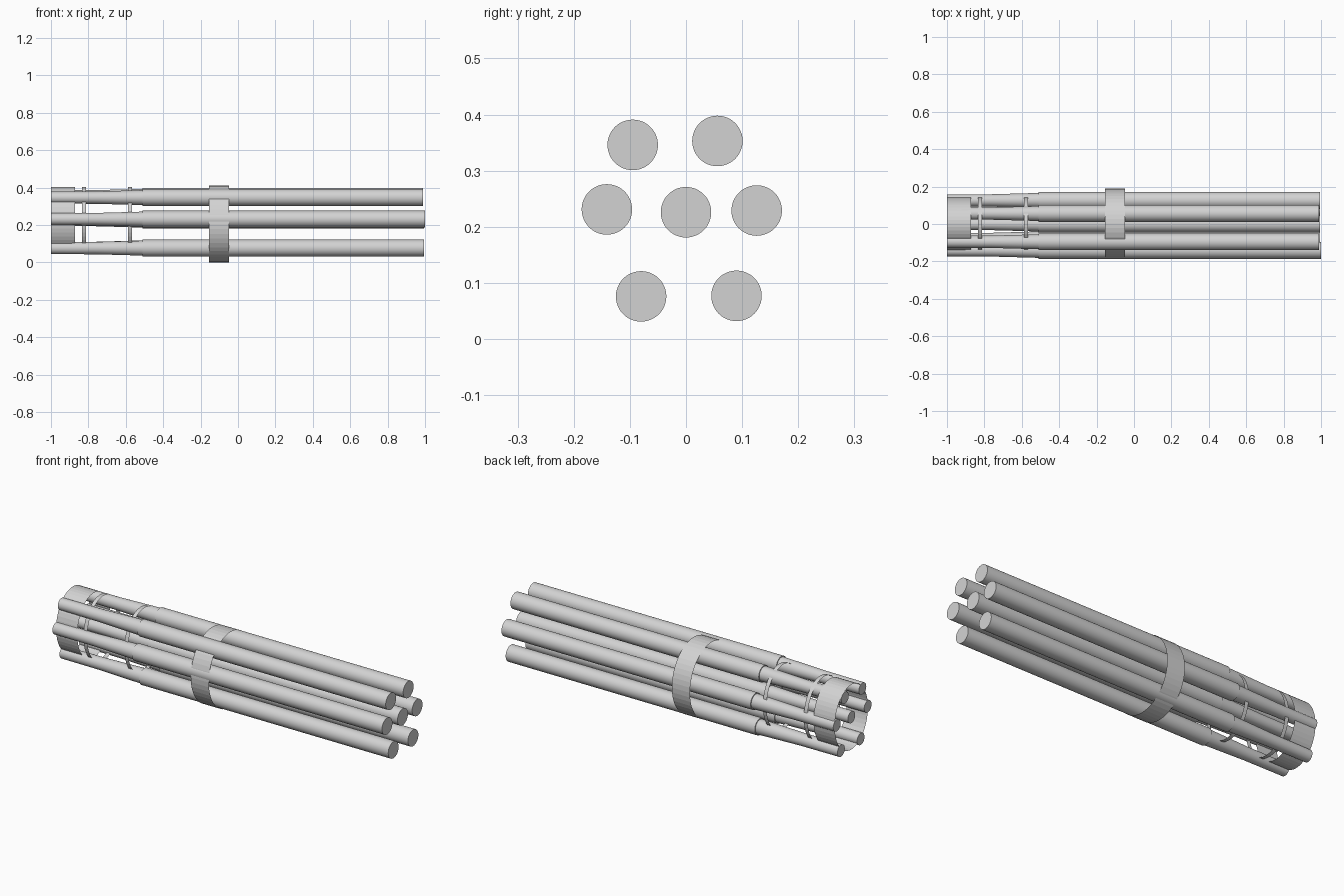
import bpy, bmesh, math

cube = bpy.data.objects.get("Cube")
if cube:
    bpy.data.objects.remove(cube, do_unlink=True)

GREY = (0.65, 0.65, 0.65, 1.0)
mat = bpy.data.materials.new("light grey")
mat.use_nodes = True
mat.diffuse_color = GREY
mat.node_tree.nodes["Principled BSDF"].inputs["Base Color"].default_value = GREY


def loft(name, sections, sides, y, z, capped, smooth):
    """Skin (x, y radius, z radius) sections along x into one object."""
    bm = bmesh.new()
    loops = []
    for x, ry, rz in sections:
        angles = [2 * math.pi * i / sides for i in range(sides)]
        loops.append([bm.verts.new((x, y + ry * math.cos(a), z + rz * math.sin(a)))
                      for a in angles])
    for a, b in zip(loops, loops[1:]):
        for i in range(sides):
            j = (i + 1) % sides
            bm.faces.new((a[i], a[j], b[j], b[i]))
    if capped:
        bm.faces.new(loops[0])
        bm.faces.new(loops[-1])
        bmesh.ops.recalc_face_normals(bm, faces=bm.faces)
    else:
        bmesh.ops.reverse_faces(bm, faces=[f for f in bm.faces
                                if f.normal.dot(f.calc_center_median()) < 0])
    mesh = bpy.data.meshes.new(name)
    bm.to_mesh(mesh)
    bm.free()
    mesh.materials.append(mat)
    obj = bpy.data.objects.new(name, mesh)
    bpy.context.collection.objects.link(obj)
    if smooth:
        bpy.ops.object.select_all(action='DESELECT')
        obj.select_set(True)
        bpy.context.view_layer.objects.active = obj
        bpy.ops.object.shade_smooth_by_angle(angle=math.radians(30))
    return obj


# Rods: slim tail, gentle taper, then a step up to the thick barrel
rods = {
    "rod_top_front": (-0.095, 0.346, 0.99),
    "rod_top_back": (0.056, 0.353, 0.99),
    "rod_middle_front": (-0.141, 0.231, 1.0),
    "rod_centre": (0.0, 0.226, 0.995),
    "rod_middle_back": (0.126, 0.229, 0.995),
    "rod_bottom_front": (-0.08, 0.076, 0.995),
    "rod_bottom_back": (0.09, 0.077, 0.995),
}
for name, (y, z, end) in rods.items():
    profile = [(-1.0, 0.032), (-0.76, 0.033), (-0.51, 0.04), (-0.51, 0.045), (end, 0.045)]
    loft(name, [(x, r, r) for x, r in profile], 48, y, z, True, True)

# Bands: thin open oval sleeves around the bundle
bands = {
    "main_band": (-0.156, -0.047, 0.187, 0.205, 0.205),
    "tail_band": (-1.0, -0.872, 0.143, 0.177, 0.227),
    "tail_hoop": (-0.835, -0.813, 0.143, 0.177, 0.227),
    "neck_hoop": (-0.588, -0.566, 0.143, 0.177, 0.227),
}
for name, (x0, x1, ry, rz, z) in bands.items():
    band = loft(name, [(x0, ry, rz), (x1, ry, rz)], 48, 0.002, z, False, False)
    # Face every panel outward from the band's own axis
    bm = bmesh.new()
    bm.from_mesh(band.data)
    bm.normal_update()
    inward = []
    for f in bm.faces:
        c = f.calc_center_median()
        if f.normal.y * c.y + f.normal.z * (c.z - z) < 0:
            inward.append(f)
    bmesh.ops.reverse_faces(bm, faces=inward)
    bm.to_mesh(band.data)
    bm.free()
